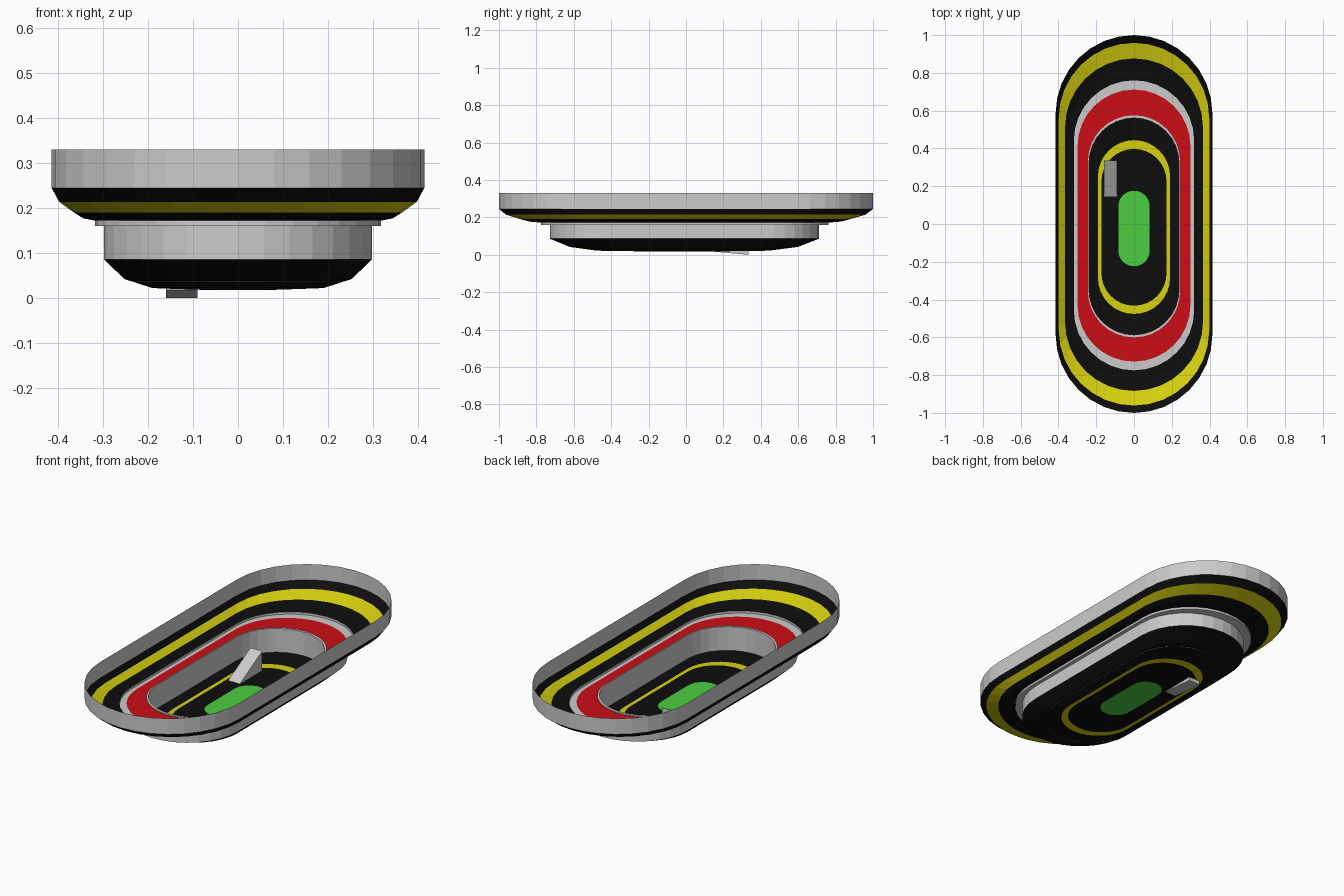
import bpy
import bmesh
import math

if "Cube" in bpy.data.objects:
    bpy.data.objects.remove(bpy.data.objects["Cube"])

HALF_W, HALF_L, SEG = 0.415, 1.0, 16
ORIGIN_Y = -0.03  # every nested outline is scaled about this point


def material(name, rgb):
    m = bpy.data.materials.new(name)
    m.diffuse_color = (*rgb, 1)
    m.use_nodes = True
    m.node_tree.nodes["Principled BSDF"].inputs["Base Color"].default_value = m.diffuse_color
    return m


BLACK = material("black", (0.004, 0.004, 0.004))
YELLOW = material("yellow", (0.68, 0.64, 0.005))
RED = material("red", (0.6, 0.004, 0.007))
GREEN = material("green", (0.07, 0.62, 0.05))


def outline(s, z):
    """Stadium outline with half-round ends, scaled by s."""
    pts = []
    for end in (1, -1):
        for i in range(SEG + 1):
            a = math.pi * i / SEG
            x = end * HALF_W * math.cos(a)
            y = end * (HALF_L - HALF_W + HALF_W * math.sin(a))
            pts.append((s * x, ORIGIN_Y + s * (y - ORIGIN_Y), z))
    return pts


def finish(name, bm, mat):
    bmesh.ops.recalc_face_normals(bm, faces=bm.faces)
    me = bpy.data.meshes.new(name)
    bm.to_mesh(me)
    bm.free()
    ob = bpy.data.objects.new(name, me)
    bpy.context.collection.objects.link(ob)
    if mat:
        me.materials.append(mat)


def band(name, profile, mat=None, fill=False):
    """Skin through stadium outlines given as (scale, z)."""
    bm = bmesh.new()
    rings = [[bm.verts.new(p) for p in outline(s, z)] for s, z in profile]
    n = len(rings[0])
    for a, b in zip(rings, rings[1:]):
        for i in range(n):
            j = (i + 1) % n
            bm.faces.new((a[i], a[j], b[j], b[i]))
    if fill:
        bm.faces.new(rings[-1])
    finish(name, bm, mat)


# Upper tray
band("outer_wall", [(1, 0.33), (1, 0.245)])
band("outer_black_band", [(1, 0.245), (0.96, 0.214)], BLACK)
band("outer_yellow_band", [(0.96, 0.214), (0.88, 0.19)], YELLOW)
band("inner_black_band", [(0.88, 0.19), (0.83, 0.177), (0.768, 0.172)], BLACK)

# Ledge between tray and bowl
band("ledge_rim", [(0.768, 0.172), (0.768, 0.16), (0.72, 0.16)])
band("red_ledge", [(0.72, 0.16), (0.588, 0.16)], RED)
band("opening_wall", [(0.588, 0.16), (0.588, 0.165), (0.574, 0.165), (0.574, 0.036)])

# Lower bowl
band("bowl_wall", [(0.72, 0.16), (0.72, 0.086)])
band("bowl_black_side", [(0.72, 0.086), (0.61, 0.042), (0.46, 0.022)], BLACK)
band("bowl_yellow_ring", [(0.46, 0.022), (0.415, 0.021)], YELLOW)
band("bowl_black_floor", [(0.415, 0.021), (0.2, 0.018)], BLACK)
band("green_centre", [(0.2, 0.018)], GREEN, fill=True)

# Small ramp poking through the floor
bm = bmesh.new()
side = [(0.145, 0.021), (0.145, 0.017), (0.335, 0.0), (0.335, 0.125)]
face = bm.faces.new([bm.verts.new((-0.16, y, z)) for y, z in side])
ext = bmesh.ops.extrude_face_region(bm, geom=[face])
bmesh.ops.translate(bm, vec=(0.07, 0, 0),
                    verts=[v for v in ext["geom"] if isinstance(v, bmesh.types.BMVert)])
finish("ramp", bm, None)
